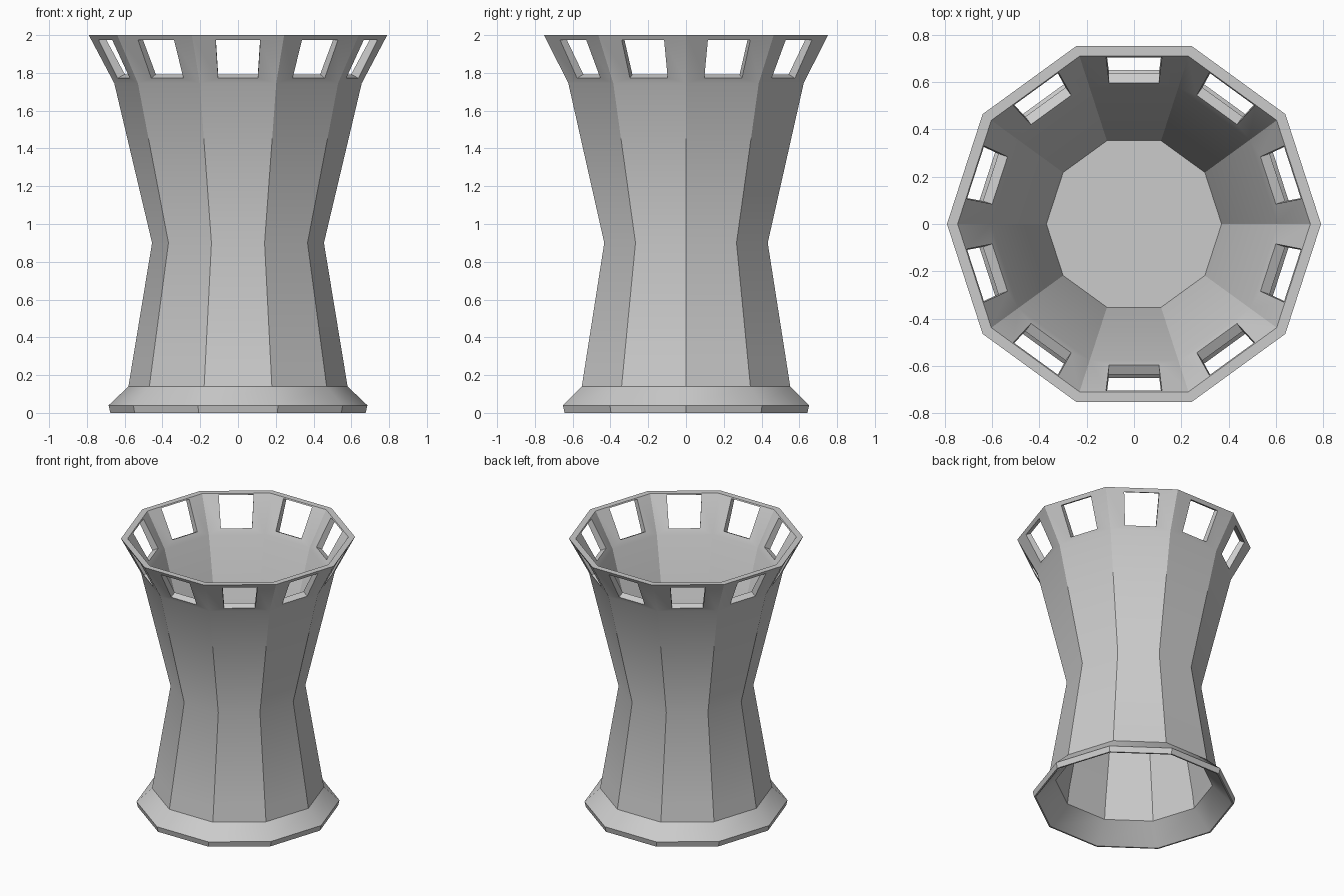
import bpy, bmesh
from math import cos, sin, pi, radians, atan2
from mathutils import Vector

if "Cube" in bpy.data.objects:
    bpy.data.objects.remove(bpy.data.objects["Cube"])

N = 10
APO = cos(pi / N)

# Closed wall profile (corner radius, z): floor underside, foot, outside, rim, inside, floor
PROFILE = [(0.40, 0.83), (0.515, 0.25), (0.53, 0.135), (0.665, 0), (0.676, 0), (0.685, 0.04),
           (0.58, 0.14), (0.562, 0.25), (0.455, 0.9), (0.655, 1.745), (0.79, 2),
           (0.745, 2), (0.605, 1.755), (0.37, 0.88)]


def make_object(name, bm):
    bmesh.ops.recalc_face_normals(bm, faces=bm.faces)
    me = bpy.data.meshes.new(name)
    bm.to_mesh(me)
    bm.free()
    ob = bpy.data.objects.new(name, me)
    bpy.context.collection.objects.link(ob)
    return ob


# Ten-sided tower body
bm = bmesh.new()
rings = [[bm.verts.new((r * cos(2 * pi * i / N), r * sin(2 * pi * i / N), z)) for i in range(N)]
         for r, z in PROFILE]
for a, b in zip(rings, rings[1:]):
    for i in range(N):
        j = (i + 1) % N
        bm.faces.new((a[i], a[j], b[j], b[i]))
bm.faces.new(rings[0])
bm.faces.new(rings[-1])
tower = make_object("tower_body", bm)

# Window cutters, square to each sloping face of the crown
r0, z0 = PROFILE[9]
r1, z1 = PROFILE[10]
slope = atan2((r1 - r0) * APO, z1 - z0)
bm = bmesh.new()
for k in range(N):
    ang = 2 * pi * (k + 0.5) / N
    out = Vector((cos(ang), sin(ang), 0))
    side = Vector((-sin(ang), cos(ang), 0))
    normal = out * cos(slope) - Vector((0, 0, sin(slope)))
    ends = []
    for depth in (0.04, -0.055):
        loop = []
        for z, w in ((1.772, -0.105), (1.772, 0.105), (1.974, 0.118), (1.974, -0.118)):
            apo = APO * (r0 + (r1 - r0) * (z - z0) / (z1 - z0))
            loop.append(bm.verts.new(out * apo + Vector((0, 0, z)) + side * w + normal * depth))
        ends.append(loop)
        bm.faces.new(loop)
    for i in range(4):
        j = (i + 1) % 4
        bm.faces.new((ends[0][i], ends[0][j], ends[1][j], ends[1][i]))
cutter = make_object("window_cutter", bm)
cutter.hide_render = True

# Cut the windows, then shade
mod = tower.modifiers.new("windows", 'BOOLEAN')
mod.operation = 'DIFFERENCE'
mod.solver = 'EXACT'
mod.object = cutter
bpy.context.view_layer.objects.active = tower
tower.select_set(True)
bpy.ops.object.modifier_apply(modifier=mod.name)
bpy.data.objects.remove(cutter)
bpy.ops.object.shade_smooth_by_angle(angle=radians(30))
